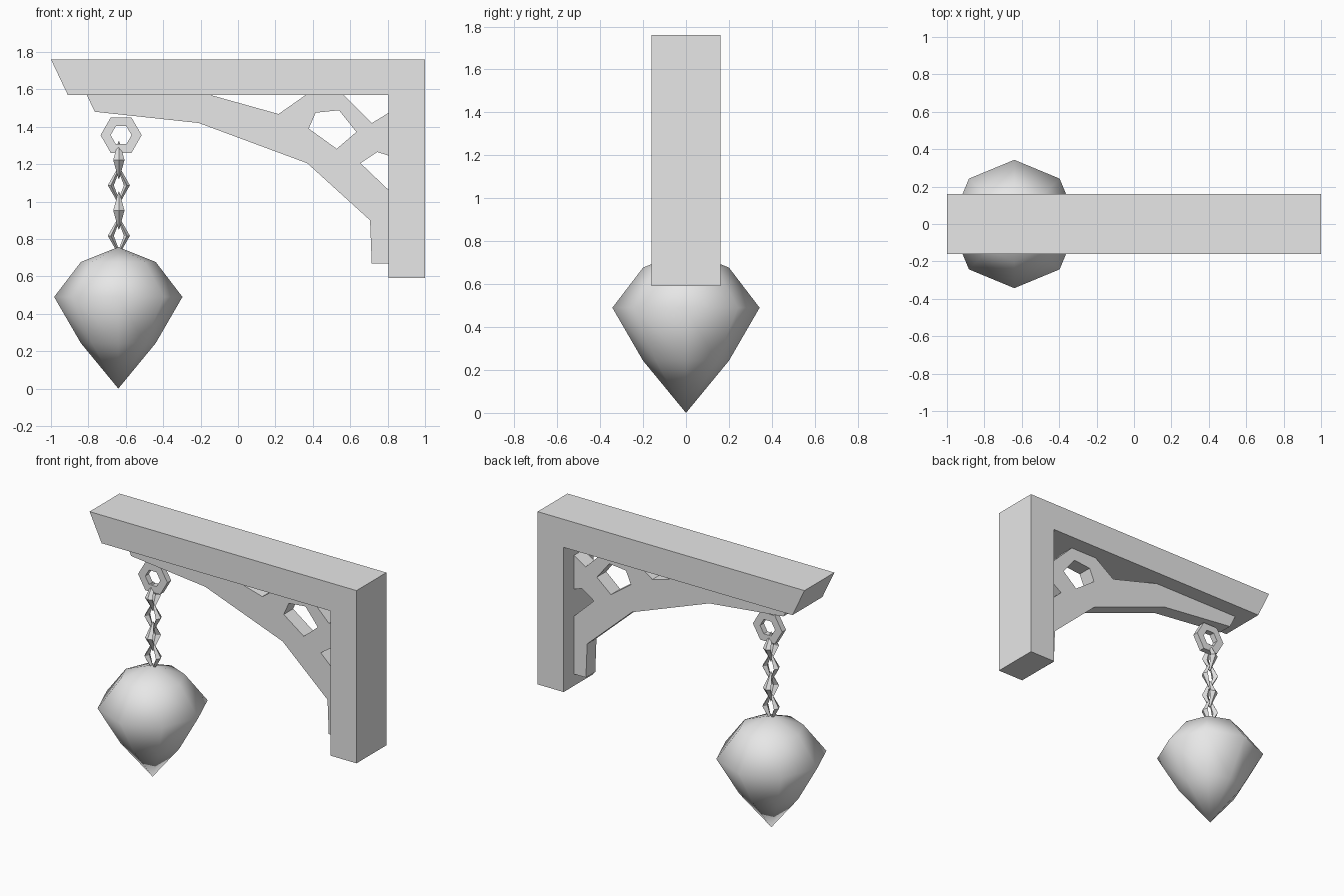
import bpy, bmesh
from math import cos, sin, tau
from mathutils import Vector

cube = bpy.data.objects.get("Cube")
if cube:
    bpy.data.objects.remove(cube, do_unlink=True)

GREY = (0.8, 0.8, 0.8, 1)
grey = bpy.data.materials.new("plain grey")
grey.use_nodes = True
grey.diffuse_color = GREY
grey.node_tree.nodes["Principled BSDF"].inputs["Base Color"].default_value = GREY

HANG_X = -0.64


def finish(name, bm, smooth=False):
    bmesh.ops.recalc_face_normals(bm, faces=bm.faces)
    mesh = bpy.data.meshes.new(name)
    bm.to_mesh(mesh)
    bm.free()
    mesh.materials.append(grey)
    for p in mesh.polygons:
        p.use_smooth = smooth
    obj = bpy.data.objects.new(name, mesh)
    bpy.context.collection.objects.link(obj)
    return obj


def slab(name, outline, depth, holes=()):
    """Extrude an x-z outline, with optional holes, along y, centred on y = 0."""
    bm = bmesh.new()
    edges = []
    for loop in (outline, *holes):
        vs = [bm.verts.new((x, -depth / 2, z)) for x, z in loop]
        edges += [bm.edges.new((a, b)) for a, b in zip(vs, vs[1:] + vs[:1])]
    bmesh.ops.triangle_fill(bm, edges=edges, use_beauty=True)
    bmesh.ops.dissolve_limit(bm, angle_limit=0.01, verts=[], edges=bm.edges)
    front = bm.faces[:]
    ext = bmesh.ops.extrude_face_region(bm, geom=front, use_keep_orig=True)
    moved = [v for v in ext["geom"] if isinstance(v, bmesh.types.BMVert)]
    bmesh.ops.translate(bm, verts=moved, vec=(0, depth, 0))
    return finish(name, bm)


def lathe(name, profile, segments):
    """Revolve (radius, z) points round the hanging axis."""
    bm = bmesh.new()
    vs = [bm.verts.new((r, 0, z)) for r, z in profile]
    edges = [bm.edges.new(pair) for pair in zip(vs, vs[1:])]
    bmesh.ops.spin(bm, geom=vs + edges, axis=(0, 0, 1), cent=(0, 0, 0),
                   angle=tau, steps=segments, use_duplicate=False)
    bmesh.ops.remove_doubles(bm, verts=bm.verts, dist=0.001)
    obj = finish(name, bm, smooth=True)
    obj.location.x = HANG_X
    return obj


def link(name, z, turned):
    """Four-cornered chain link, thick at the sides and thin at the tips."""
    bm = bmesh.new()
    rings = []
    for direction, dist, inner, thick in (
            ((1, 0, 0), 0.043, 0.016, 0.03), ((0, 0, 1), 0.088, 0.016, 0.006),
            ((-1, 0, 0), 0.043, 0.016, 0.03), ((0, 0, -1), 0.088, 0.016, 0.006)):
        d, side = Vector(direction), Vector((0, 1, 0))
        corners = (d * (dist + inner), d * dist + side * thick,
                   d * (dist - inner), d * dist - side * thick)
        rings.append([bm.verts.new(c) for c in corners])
    for a, b in zip(rings, rings[1:] + rings[:1]):
        for i in range(4):
            j = (i + 1) % 4
            bm.faces.new((a[i], a[j], b[j], b[i]))
    obj = finish(name, bm)
    obj.location = (HANG_X + 0.003, 0, z)
    obj.rotation_euler.z = tau / 4 if turned else 0


# Post and slanted top beam in one piece
slab("post_and_beam", [(-1, 1.76), (-0.91, 1.57), (0.805, 1.57), (0.805, 0.59),
                       (1, 0.59), (1, 1.76)], 0.32)

# Thin arched brace with a five-sided opening
slab("brace", [(-0.81, 1.572), (-0.765, 1.48), (-0.21, 1.42), (0.37, 1.205),
               (0.706, 0.9), (0.715, 0.67), (0.807, 0.67), (0.807, 1.06),
               (0.655, 1.205), (0.745, 1.265), (0.807, 1.245), (0.807, 1.475),
               (0.716, 1.42), (0.563, 1.572), (0.365, 1.572), (0.217, 1.468),
               (-0.155, 1.572)], 0.1,
     [[(0.415, 1.475), (0.54, 1.488), (0.633, 1.372), (0.528, 1.282),
       (0.378, 1.39)]])


# Six-sided hanging ring under the brace
def hexagon(r):
    return [(-0.625 + r * cos(i * tau / 6), 1.355 + r * sin(i * tau / 6))
            for i in range(6)]


slab("hanging_ring", hexagon(0.11), 0.04, [hexagon(0.056)])

# Chain of alternating links
for i in range(4):
    link(f"chain_link_{i + 1}", 1.222 - 0.135 * i, i % 2 == 0)

# Pointed weight
lathe("hanging_weight", [(0, 0.757), (0.2, 0.677), (0.343, 0.49),
                         (0.2, 0.243), (0, 0)], 8)
